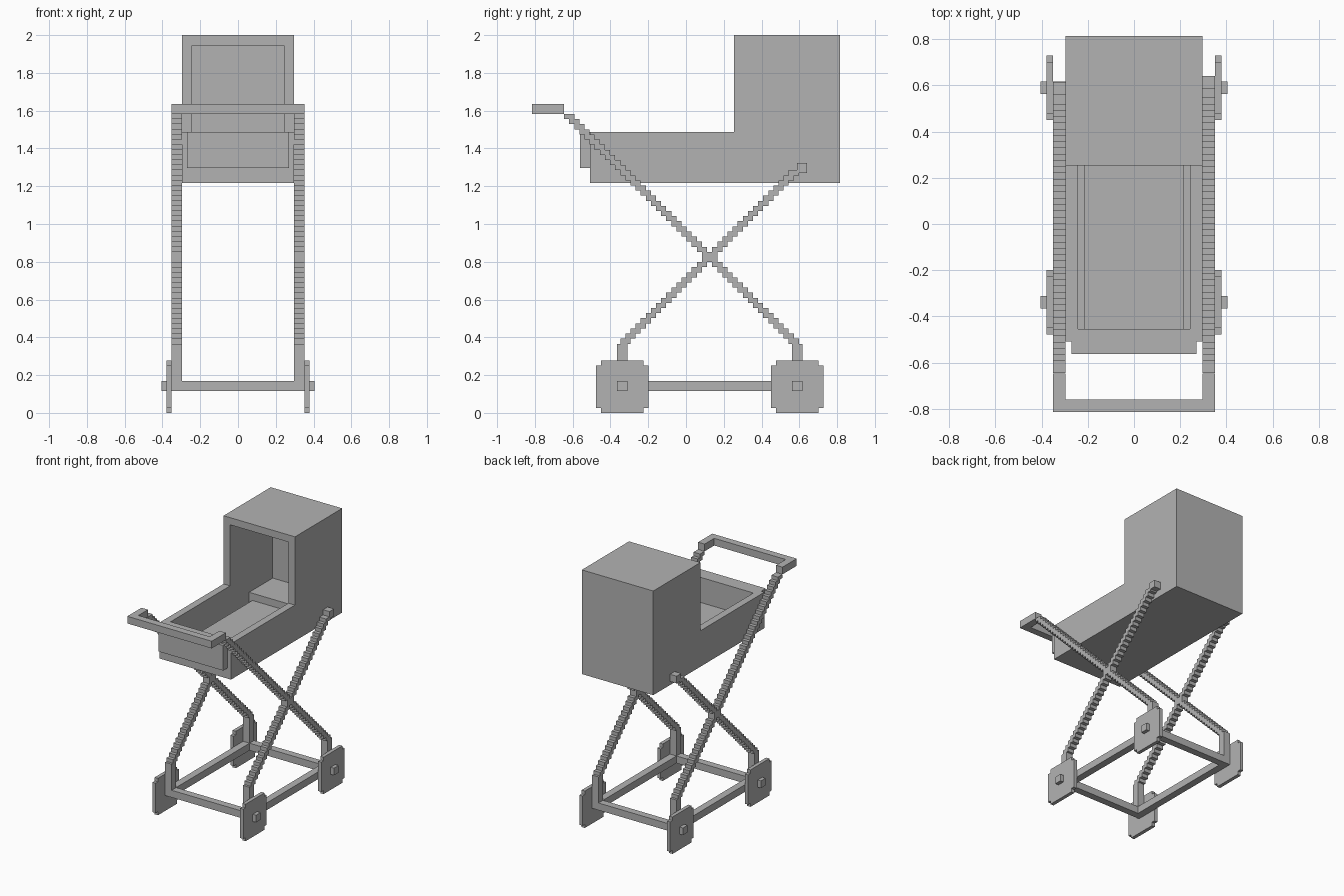
import bpy, bmesh

if "Cube" in bpy.data.objects:
    bpy.data.objects.remove(bpy.data.objects["Cube"], do_unlink=True)

U = 2 / 74             # size of one block
INNER, OUTER = 11 * U, 13 * U   # frame tube, inside and outside faces
REAR, FRONT = 0.589, -0.338     # axle positions
AXLE_Z = 0.143
LEG_TOP = 0.366
HANDLE_Z = LEG_TOP + 45 * U
CROSS = 0.125          # where the legs cross

grey = bpy.data.materials.new("plain grey")
grey.use_nodes = True
grey.diffuse_color = (0.45, 0.45, 0.45, 1)
grey.node_tree.nodes["Principled BSDF"].inputs["Base Color"].default_value = grey.diffuse_color


def extrude(name, profile, x0, x1):
    """Extrude a (y, z) outline from x0 to x1."""
    bm = bmesh.new()
    face = bm.faces.new([bm.verts.new((x0, y, z)) for y, z in profile])
    new = bmesh.ops.extrude_face_region(bm, geom=[face])["geom"]
    moved = [v for v in new if isinstance(v, bmesh.types.BMVert)]
    bmesh.ops.translate(bm, verts=moved, vec=(x1 - x0, 0, 0))
    bmesh.ops.recalc_face_normals(bm, faces=bm.faces)
    mesh = bpy.data.meshes.new(name)
    bm.to_mesh(mesh)
    bm.free()
    mesh.materials.append(grey)
    obj = bpy.data.objects.new(name, mesh)
    bpy.context.collection.objects.link(obj)
    return obj


def rect(y0, y1, z0, z1):
    return [(y0, z0), (y1, z0), (y1, z1), (y0, z1)]


def stair(y, step, rows):
    """Outline of a diagonal tube made of stepped rows, two blocks wide."""
    left, right = [], []
    for i in range(rows):
        c = y + i * step
        for z in (LEG_TOP + i * U, LEG_TOP + (i + 1) * U):
            left.append((c - U, z))
            right.append((c + U, z))
    return left + right[::-1]


def wheel_outline(y):
    """Square wheel with one block notched from each corner."""
    r, s, c = 0.139, 0.139 - U, 0.139
    quarter = [(r, -s), (r, s), (s, s)]
    pts = []
    for _ in range(4):
        pts += quarter
        quarter = [(-b, a) for a, b in quarter]
    return [(y + a, c + b) for a, b in pts]


# Carry basket with hood, hollowed out
basket = extrude("basket_and_hood", [(-0.508, 45 * U), (0.814, 45 * U), (0.814, 2),
                                     (0.253, 2), (0.253, 55 * U), (-0.508, 55 * U)],
                 -INNER, INNER)
hollow = extrude("hollow_cutter", [(-0.454, 47 * U), (0.76, 47 * U), (0.76, 72 * U),
                                   (0.2, 72 * U), (0.2, 60 * U), (-0.454, 60 * U)],
                 -9 * U, 9 * U)
hollow.hide_render = True
mod = basket.modifiers.new("hollow", "BOOLEAN")
mod.operation = "DIFFERENCE"
mod.solver = "EXACT"
mod.object = hollow
bpy.context.view_layer.objects.active = basket
bpy.ops.object.modifier_apply(modifier=mod.name)
bpy.data.objects.remove(hollow, do_unlink=True)

# Bedding and front pad
extrude("mattress", rect(-0.454, 0.76, 47 * U, 48 * U), -8 * U, 8 * U)
extrude("pillow", rect(0.48, 0.76, 47 * U, 50 * U), -9 * U, 9 * U)
extrude("front_pad", rect(-0.562, -0.508, 48 * U, 55 * U), -10 * U, 10 * U)

# Handle bar
extrude("handle_bar", rect(-0.814, -0.814 + 2 * U, HANDLE_Z, HANDLE_Z + 2 * U), -OUTER, OUTER)

for side, s in (("left", 1), ("right", -1)):
    a, b = s * INNER, s * OUTER
    # Handle arm and crossing legs
    extrude(side + "_handle_arm", rect(-0.814 + 2 * U, -0.646, HANDLE_Z, HANDLE_Z + 2 * U), a, b)
    extrude(side + "_handle_leg", stair(CROSS + 16.5 * U, -U, 45), a, b)
    rows = 34 if s > 0 else 33
    extrude(side + "_basket_leg", stair(CROSS - 16.5 * U, U, rows), a, b)
    # Pivot block on the hood
    y, z = 0.614 + (rows - 34) * U, 1.297 + (rows - 34) * U
    extrude(side + "_pivot", rect(y - U, y + U, z - U, z + U), a, b)
    # Bottom rail
    extrude(side + "_rail", rect(FRONT + U, REAR - U, AXLE_Z - U, AXLE_Z + U), a, b)
    for end, y in (("front", FRONT), ("rear", REAR)):
        tag = end + "_" + side
        extrude(tag + "_post", rect(y - U, y + U, AXLE_Z - U, LEG_TOP), a, b)
        extrude(tag + "_wheel", wheel_outline(y), b, s * 14 * U)
        extrude(tag + "_hub", rect(y - U, y + U, AXLE_Z - U, AXLE_Z + U), s * 14 * U, s * 15 * U)

# Cross bars between the posts
for end, y in (("front", FRONT), ("rear", REAR)):
    extrude(end + "_cross_bar", rect(y - U, y + U, AXLE_Z - U, AXLE_Z + U), -INNER, INNER)
